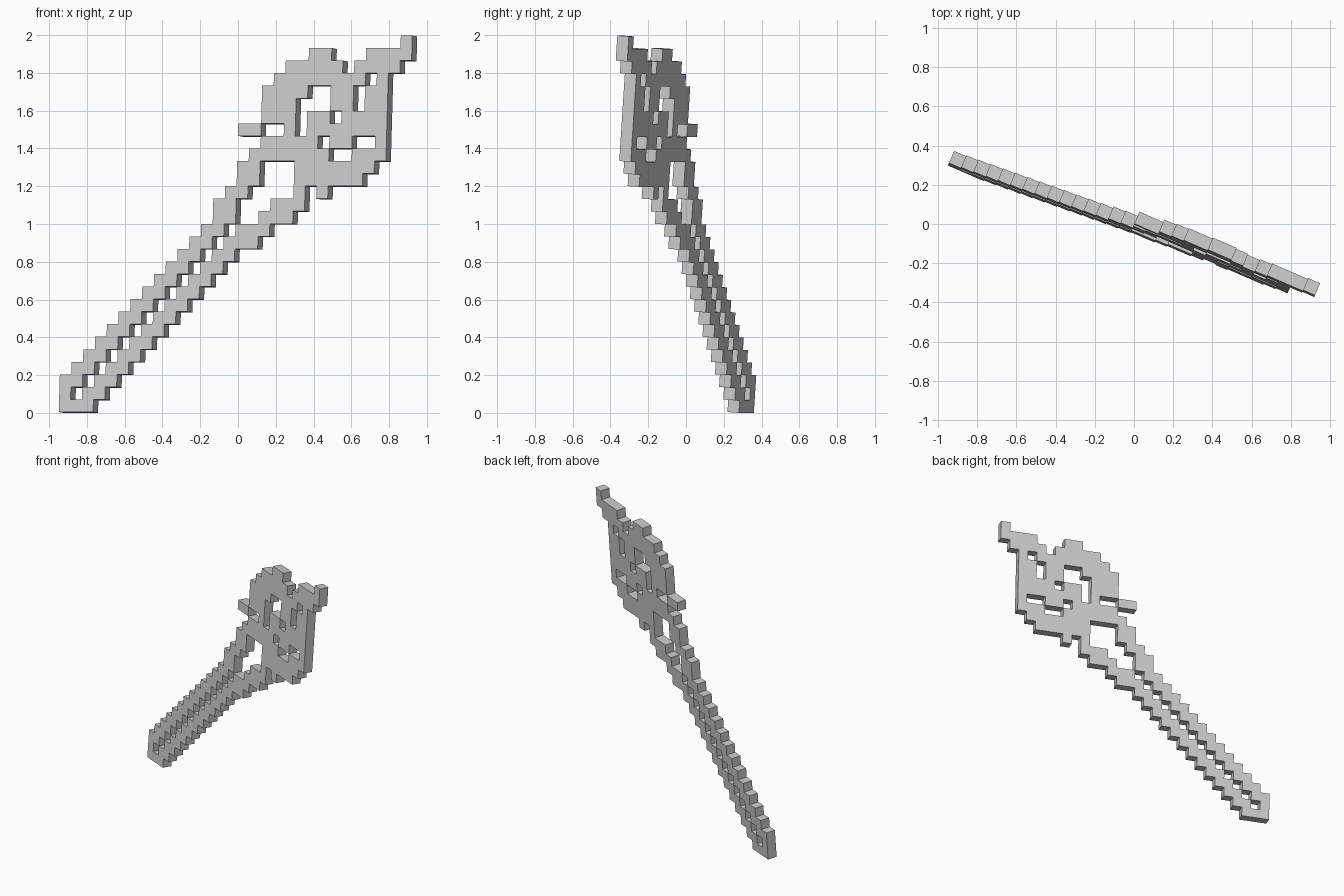
import bpy, bmesh, math
from mathutils import Matrix, Vector

if "Cube" in bpy.data.objects:
    bpy.data.objects.remove(bpy.data.objects["Cube"])

COL, ROW, THICK = 0.066, 0.0666, 0.0667      # cell width, cell height, plate depth
TURN, LEAN = math.radians(-23.5), math.radians(-4)

grey = bpy.data.materials.new("plain grey")
grey.diffuse_color = (0.6, 0.6, 0.6, 1)
grey.use_nodes = True
grey.node_tree.nodes["Principled BSDF"].inputs["Base Color"].default_value = grey.diffuse_color


def cells_from_runs(runs):
    """runs: row -> list of (first column, last column)"""
    return {(c, r) for r, spans in runs.items() for a, b in spans for c in range(a, b + 1)}


# Shaft: diagonal band five cells wide with a line of holes down the middle
shaft = {(c, r) for r in range(13) for c in range(max(0, r - 2), r + 3) if c != r}
shaft.add((0, 0))
shaft |= cells_from_runs({
    13: [(11, 12), (14, 16)],
    14: [(12, 13), (15, 17)],
    15: [(13, 14), (17, 19)],
    16: [(13, 14), (18, 20)],
})

# Head: pierced ornament with a pointed tip
head = cells_from_runs({
    17: [(14, 15), (20, 20), (22, 22)],
    18: [(15, 16), (20, 25)],
    19: [(15, 16), (20, 26)],
    20: [(16, 22), (25, 27)],
    21: [(17, 21), (23, 24), (27, 27)],
    22: [(15, 16), (19, 19), (21, 27)],
    23: [(17, 19), (21, 22), (24, 27)],
    24: [(17, 19), (23, 24), (26, 27)],
    25: [(17, 20), (23, 24), (26, 27)],
    26: [(18, 25), (27, 27)],
    27: [(19, 23), (25, 28)],
    28: [(21, 22), (26, 29)],
    29: [(29, 29)],
})

POSE = Matrix.Rotation(TURN, 4, 'Z') @ Matrix.Rotation(LEAN, 4, 'X')


def plate(name, cells):
    """Flat sheet of square cells, thickened backwards and posed."""
    bm = bmesh.new()
    verts = {}

    def corner(c, r):
        if (c, r) not in verts:
            verts[c, r] = bm.verts.new((c * COL, 0, r * ROW))
        return verts[c, r]

    for c, r in sorted(cells):
        bm.faces.new([corner(c, r), corner(c + 1, r), corner(c + 1, r + 1), corner(c, r + 1)])
    front = bm.faces[:]
    back = bmesh.ops.extrude_face_region(bm, geom=front, use_keep_orig=True)
    moved = [g for g in back["geom"] if isinstance(g, bmesh.types.BMVert)]
    bmesh.ops.translate(bm, verts=moved, vec=(0, THICK, 0))
    bmesh.ops.recalc_face_normals(bm, faces=bm.faces[:])
    bm.transform(POSE)
    mesh = bpy.data.meshes.new(name)
    bm.to_mesh(mesh)
    bm.free()
    mesh.materials.append(grey)
    obj = bpy.data.objects.new(name, mesh)
    bpy.context.collection.objects.link(obj)
    return obj


parts = [plate("shaft", shaft), plate("head", head)]

# Centre on x and y, stand on z = 0
pts = [v.co for o in parts for v in o.data.vertices]
lo = Vector([min(p[i] for p in pts) for i in range(3)])
hi = Vector([max(p[i] for p in pts) for i in range(3)])
shift = Vector((-(lo.x + hi.x) / 2, -(lo.y + hi.y) / 2, -lo.z))
for o in parts:
    o.data.transform(Matrix.Translation(shift))
